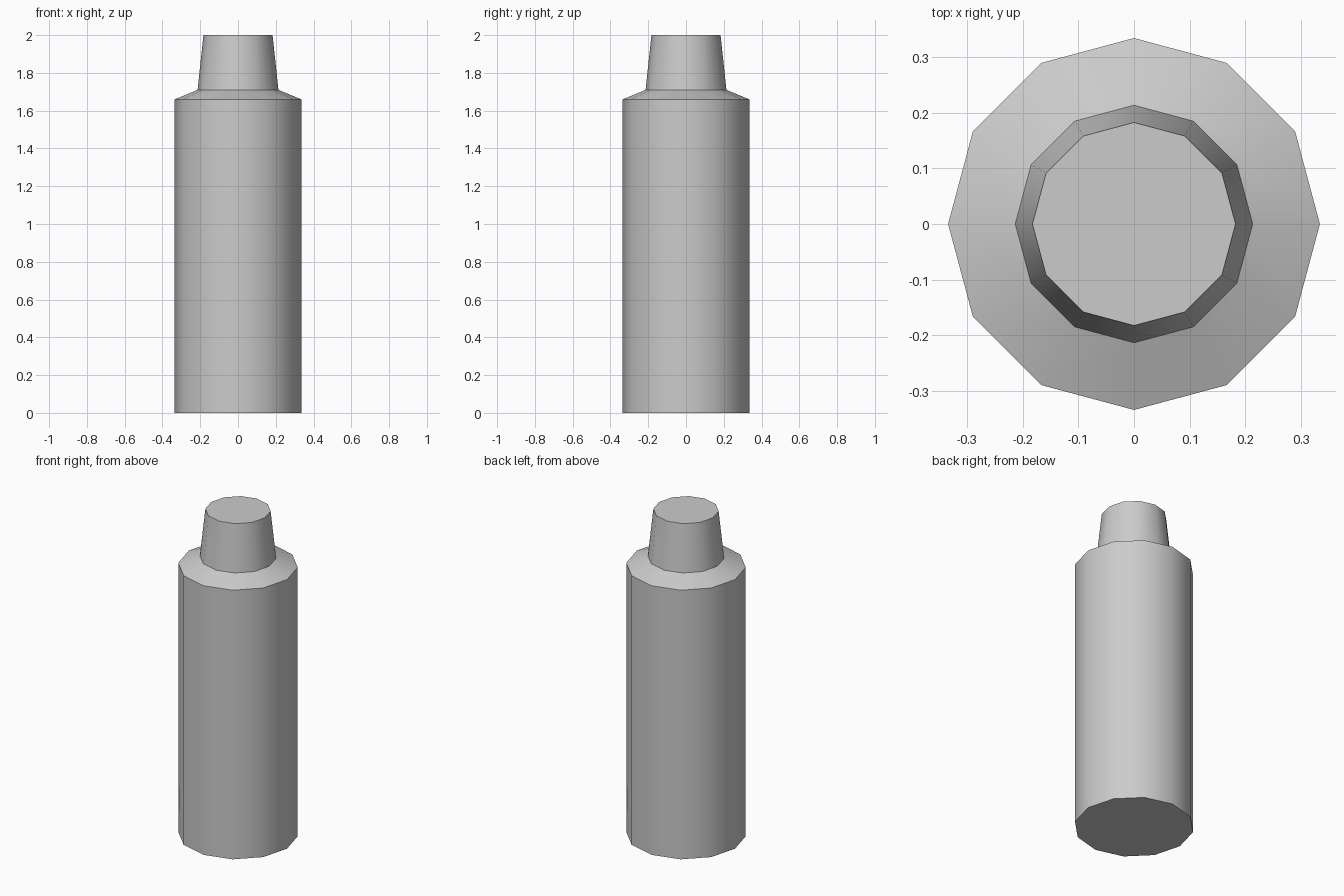
import bpy
import math
import bmesh

SIDES = 12

cube = bpy.data.objects.get("Cube")
if cube:
    bpy.data.objects.remove(cube, do_unlink=True)

grey = bpy.data.materials.new("plain grey")
grey.use_nodes = True
colour = (0.6, 0.6, 0.6, 1)
grey.diffuse_color = colour
grey.node_tree.nodes["Principled BSDF"].inputs["Base Color"].default_value = colour


def lathe(name, profile):
    """Closed solid of revolution from (radius, height) rings, capped at both ends."""
    bm = bmesh.new()
    rings = []
    for radius, z in profile:
        angles = [math.tau * i / SIDES for i in range(SIDES)]
        rings.append([bm.verts.new((radius * math.cos(a), radius * math.sin(a), z))
                      for a in angles])
    for low, high in zip(rings, rings[1:]):
        for i in range(SIDES):
            j = (i + 1) % SIDES
            bm.faces.new((low[i], low[j], high[j], high[i]))
    bm.faces.new(rings[0][::-1])
    bm.faces.new(rings[-1])
    mesh = bpy.data.meshes.new(name)
    bm.to_mesh(mesh)
    bm.free()
    mesh.materials.append(grey)
    obj = bpy.data.objects.new(name, mesh)
    bpy.context.collection.objects.link(obj)
    bpy.ops.object.select_all(action="DESELECT")
    obj.select_set(True)
    bpy.context.view_layer.objects.active = obj
    bpy.ops.object.shade_smooth_by_angle(angle=math.radians(40))
    return obj


# Body, sloped shoulder and tapered cap form one continuous bottle
lathe("bottle", [(0.335, 0), (0.335, 1.66), (0.214, 1.71), (0.183, 2)])
